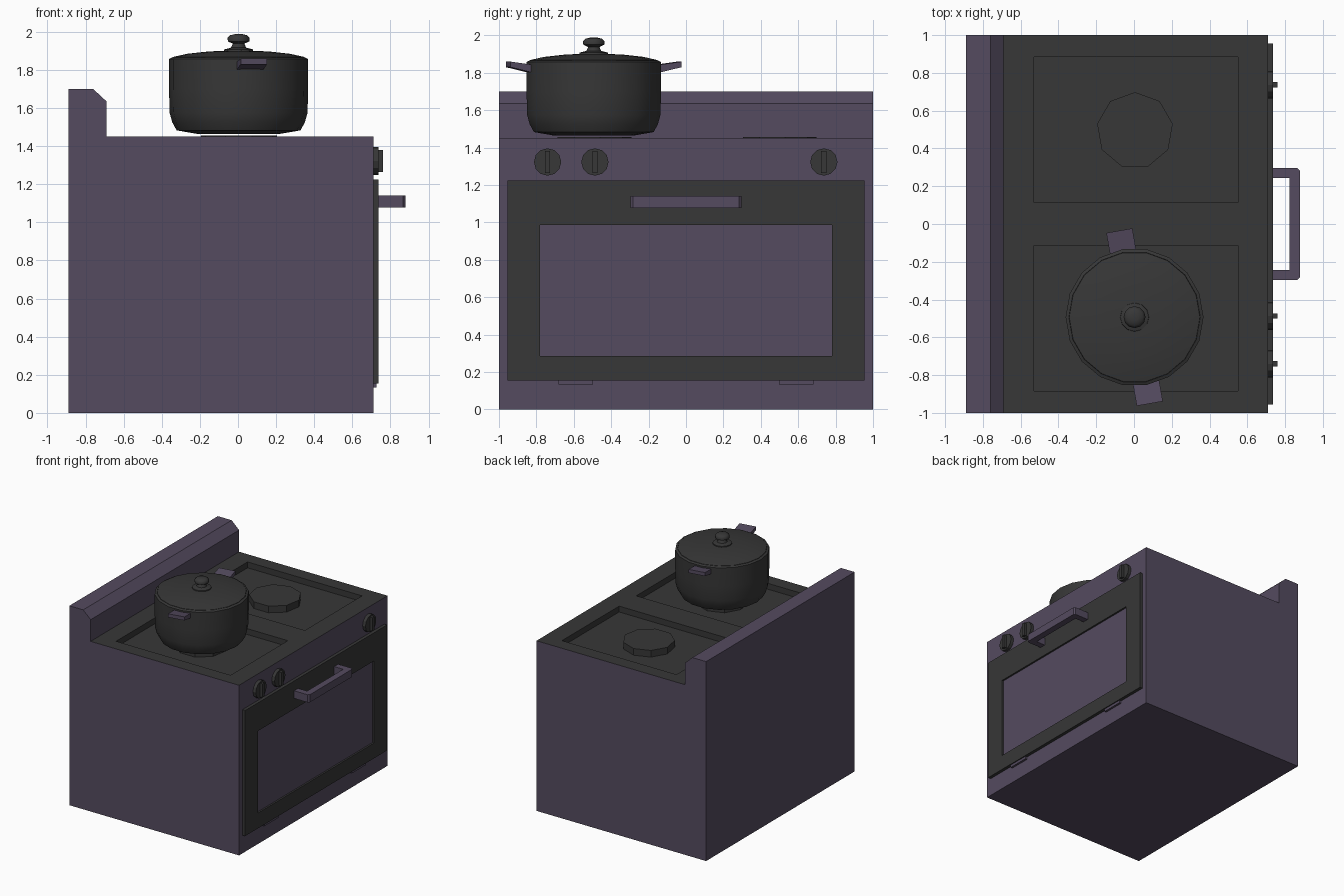
import bpy, bmesh, math
from mathutils import Matrix, Vector

if "Cube" in bpy.data.objects:
    bpy.data.objects.remove(bpy.data.objects["Cube"])


def material(name, rgb):
    m = bpy.data.materials.new(name)
    m.diffuse_color = (*rgb, 1)
    m.use_nodes = True
    m.node_tree.nodes["Principled BSDF"].inputs["Base Color"].default_value = m.diffuse_color
    return m


PURPLE = material("dusky purple enamel", (0.089, 0.070, 0.115))
DARK = material("charcoal", (0.038, 0.038, 0.038))


def finish(name, bm, mats, smooth=None):
    me = bpy.data.meshes.new(name)
    bm.to_mesh(me)
    bm.free()
    ob = bpy.data.objects.new(name, me)
    bpy.context.collection.objects.link(ob)
    for m in mats:
        me.materials.append(m)
    if smooth:
        bpy.ops.object.select_all(action='DESELECT')
        ob.select_set(True)
        bpy.context.view_layer.objects.active = ob
        bpy.ops.object.shade_smooth_by_angle(angle=math.radians(smooth))
    return ob


def prism(name, pts, y0, y1, mat, mtx=Matrix(), open_side=None):
    """Profile in x/z pushed along y; open_side leaves out one side face."""
    bm = bmesh.new()
    a = [bm.verts.new((x, y0, z)) for x, z in pts]
    b = [bm.verts.new((x, y1, z)) for x, z in pts]
    n = len(pts)
    bm.faces.new(a)
    bm.faces.new(b[::-1])
    sides = [bm.faces.new((a[i], b[i], b[(i + 1) % n], a[(i + 1) % n])) for i in range(n)]
    bmesh.ops.recalc_face_normals(bm, faces=bm.faces[:])
    if open_side is not None:
        bmesh.ops.delete(bm, geom=[sides[open_side]], context='FACES_ONLY')
    bm.transform(mtx)
    return finish(name, bm, [mat])


def panel(name, us, vs, holes, depth, mats, mtx, skirt=0):
    """Flat grid in x/y facing +z, with the given cells sunk in."""
    bm = bmesh.new()
    g = [[bm.verts.new((u, v, 0)) for v in vs] for u in us]
    cells = {(i, j): bm.faces.new((g[i][j], g[i + 1][j], g[i + 1][j + 1], g[i][j + 1]))
             for i in range(len(us) - 1) for j in range(len(vs) - 1)}
    rim = [e for e in bm.edges if e.is_boundary]
    if skirt:
        r = bmesh.ops.extrude_edge_only(bm, edges=rim)
        bmesh.ops.translate(bm, verts=[v for v in r['geom'] if isinstance(v, bmesh.types.BMVert)],
                            vec=(0, 0, -skirt))
    r = bmesh.ops.extrude_discrete_faces(bm, faces=[cells[h] for h in holes])
    for f in r['faces']:
        f.material_index = len(mats) - 1
        bmesh.ops.translate(bm, verts=f.verts[:], vec=(0, 0, -depth))
    bmesh.ops.recalc_face_normals(bm, faces=bm.faces[:])
    bm.normal_update()
    if sum(f.normal.z for f in bm.faces) < 0:
        bmesh.ops.reverse_faces(bm, faces=bm.faces[:])
    bm.transform(mtx)
    return finish(name, bm, mats)


def lathe(name, pts, n, mat, mtx, smooth=None, phase=0.0):
    """Spin (radius, height) points round z and cap both ends."""
    bm = bmesh.new()
    rings = [[bm.verts.new((r * math.cos(phase + math.tau * k / n),
                            r * math.sin(phase + math.tau * k / n), z)) for k in range(n)]
             for r, z in pts]
    for a, b in zip(rings, rings[1:]):
        for k in range(n):
            bm.faces.new((a[k], a[(k + 1) % n], b[(k + 1) % n], b[k]))
    bm.faces.new(rings[0][::-1])
    bm.faces.new(rings[-1])
    bmesh.ops.recalc_face_normals(bm, faces=bm.faces[:])
    bm.transform(mtx)
    return finish(name, bm, [mat], smooth)


def box(name, lo, hi, mat):
    return prism(name, [(lo[0], lo[2]), (hi[0], lo[2]), (hi[0], hi[2]), (lo[0], hi[2])],
                 lo[1], hi[1], mat)


T = Matrix.Translation
# local x -> y, local y -> z, local z -> x : things on the door side
FACE_X = Matrix(((0, 0, 1, 0), (1, 0, 0, 0), (0, 1, 0, 0), (0, 0, 0, 1)))

# cabinet with raised back guard, open under the cooktop
prism("cabinet", [(-0.89, 0), (0.71, 0), (0.71, 1.45), (-0.69, 1.45),
                  (-0.69, 1.635), (-0.76, 1.70), (-0.89, 1.70)], -1, 1, PURPLE, open_side=2)
# cooktop with two sunken wells
panel("cooktop", [-0.69, -0.53, 0.55, 0.71], [-1, -0.885, -0.115, 0.115, 0.885, 1],
      [(1, 1), (1, 3)], 0.05, [DARK], T((0, 0, 1.45)))
# burners
for side, y in (("left", -0.495), ("right", 0.495)):
    lathe(side + "_burner", [(0.203, 1.40), (0.203, 1.457)], 9, DARK, T((0.005, y, 0)),
          phase=math.pi / 2)

# oven door with inset window
panel("oven_door", [-0.955, -0.78, 0.78, 0.955], [0.155, 0.285, 0.985, 1.225],
      [(1, 1)], 0.015, [DARK, PURPLE], T((0.737, 0, 0)) @ FACE_X, skirt=0.027)
# door handle
prism("door_handle", [(0.73, -0.297), (0.865, -0.297), (0.878, -0.284), (0.878, 0.284),
                      (0.865, 0.297), (0.73, 0.297), (0.73, 0.243), (0.822, 0.243),
                      (0.822, -0.243), (0.73, -0.243)], -1.142, -1.077, PURPLE,
      Matrix.Rotation(-math.pi / 2, 4, 'X'))
# hinges below the door
for side, s in (("left", -1), ("right", 1)):
    box(side + "_hinge", (0.70, s * 0.59 - 0.093, 0.133), (0.728, s * 0.59 + 0.093, 0.158), PURPLE)

# control knobs with grip bars
for i, y in enumerate((-0.74, -0.487, 0.737)):
    lathe(f"knob_{i + 1}", [(0.073, 0), (0.073, 0.027)], 12, DARK, T((0.71, y, 1.323)) @ FACE_X)
    box(f"knob_grip_{i + 1}", (0.73, y - 0.014, 1.265), (0.76, y + 0.014, 1.381), DARK)

# pot, lid and lid knob
POT = T((0.003, -0.493, 0))
lathe("pot", [(0.22, 1.465), (0.325, 1.483), (0.348, 1.525), (0.362, 1.575), (0.365, 1.70),
              (0.365, 1.858), (0.348, 1.866), (0.345, 1.85)], 18, DARK, POT, 40)
lathe("pot_lid", [(0.348, 1.85), (0.346, 1.868), (0.27, 1.885), (0.16, 1.897), (0.05, 1.902)],
      18, DARK, POT, 40)
lathe("lid_knob", [(0.078, 1.89), (0.075, 1.908), (0.04, 1.917), (0.03, 1.938), (0.056, 1.95),
                   (0.058, 1.968), (0.045, 1.982), (0.02, 1.988)], 12, DARK, POT, 50)
# pot handles
for side, ang in (("back", 100), ("front", 280)):
    prism(side + "_pot_handle", [(0.34, 1.80), (0.465, 1.83), (0.465, 1.86), (0.34, 1.842)],
          -0.07, 0.07, PURPLE, POT @ Matrix.Rotation(math.radians(ang), 4, 'Z'))
